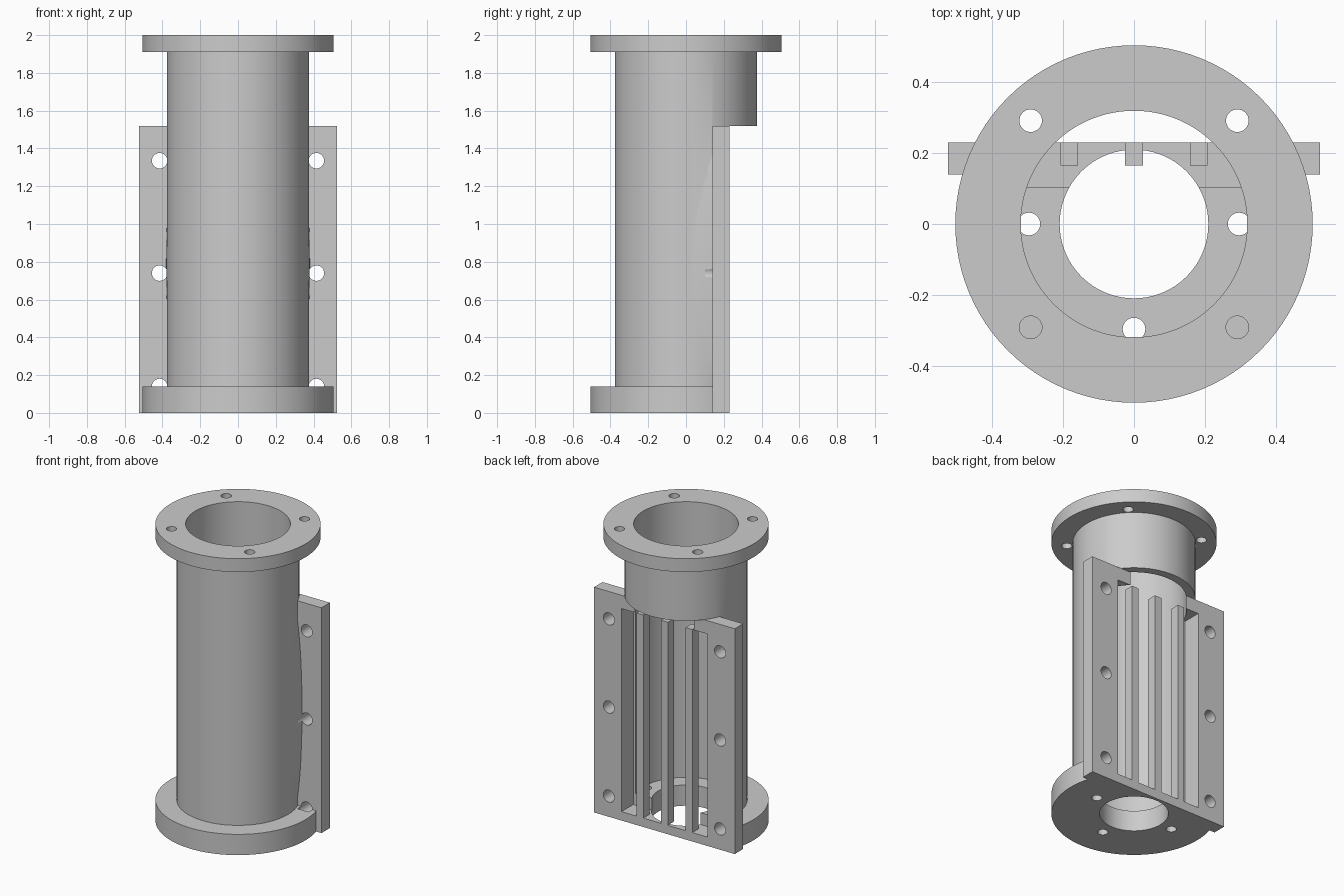
import bpy, math
from mathutils import Vector

if "Cube" in bpy.data.objects:
    bpy.data.objects.remove(bpy.data.objects["Cube"])


def finish(ob, name):
    ob.name = name
    bpy.ops.object.transform_apply(location=True, rotation=True, scale=True)
    return ob


def box(name, x0, x1, y0, y1, z0, z1):
    bpy.ops.mesh.primitive_cube_add(size=1, location=((x0 + x1) / 2, (y0 + y1) / 2, (z0 + z1) / 2))
    ob = bpy.context.object
    ob.scale = (x1 - x0, y1 - y0, z1 - z0)
    return finish(ob, name)


def cyl(name, r, start, end, sides=96):
    a, b = Vector(start), Vector(end)
    bpy.ops.mesh.primitive_cylinder_add(vertices=sides, radius=r, depth=(b - a).length, location=(a + b) / 2)
    ob = bpy.context.object
    if abs(b.y - a.y) > 0.01:
        ob.rotation_euler.x = math.pi / 2
    return finish(ob, name)


def combine(target, other, op):
    m = target.modifiers.new(op.lower(), 'BOOLEAN')
    m.operation, m.object, m.solver = op, other, 'EXACT'
    bpy.ops.object.select_all(action='DESELECT')
    bpy.context.view_layer.objects.active = target
    target.select_set(True)
    bpy.ops.object.modifier_apply(modifier=m.name)
    bpy.data.objects.remove(other, do_unlink=True)


# Tube with top and bottom flanges
body = cyl("flanged_tube", 0.375, (0, 0, 0.05), (0, 0, 1.95))
combine(body, cyl("top_flange", 0.505, (0, 0, 1.91), (0, 0, 2)), 'UNION')
combine(body, cyl("bottom_flange", 0.505, (0, 0, 0), (0, 0, 0.14)), 'UNION')

# Shallow bulges on the sides next to the plate
for s in (-1, 1):
    bpy.ops.mesh.primitive_uv_sphere_add(segments=64, ring_count=32, location=(s * 0.3, 0.14, 0.79))
    bulge = bpy.context.object
    bulge.scale = (0.08, 0.29, 0.73)
    combine(body, finish(bulge, "bulge"), 'UNION')

# Flat cut at the back, then the mounting plate
combine(body, box("back_cut", -1, 1, 0.23, 1, -0.1, 1.52), 'DIFFERENCE')
combine(body, box("plate", -0.525, 0.525, 0.14, 0.23, 0, 1.52), 'UNION')

# Bore, floor opening and rear window pocket
combine(body, cyl("bore", 0.32, (0, 0, 0.14), (0, 0, 2.1)), 'DIFFERENCE')
combine(body, cyl("floor_opening", 0.21, (0, 0, -0.1), (0, 0, 0.3)), 'DIFFERENCE')
combine(body, box("window", -0.32, 0.32, 0.105, 0.4, 0.06, 1.43), 'DIFFERENCE')

# Screw holes: top flange, floor, plate
for x in (-0.292, 0.292):
    for y in (-0.292, 0.292):
        combine(body, cyl("hole", 0.032, (x, y, 1.8), (x, y, 2.1), 32), 'DIFFERENCE')
for x, y in ((-0.297, 0), (0.297, 0), (0, -0.297)):
    combine(body, cyl("hole", 0.032, (x, y, -0.1), (x, y, 0.2), 32), 'DIFFERENCE')
for x in (-0.415, 0.415):
    for z in (0.14, 0.74, 1.335):
        combine(body, cyl("hole", 0.041, (x, 0.1, z), (x, 0.4, z), 32), 'DIFFERENCE')

bpy.ops.object.select_all(action='DESELECT')
bpy.context.view_layer.objects.active = body
body.select_set(True)
bpy.ops.object.shade_smooth_by_angle(angle=math.radians(25))

# Window bars
for i, x in enumerate((-0.183, 0, 0.183)):
    box(f"window_bar_{i + 1}", x - 0.025, x + 0.025, 0.165, 0.23, 0.06, 1.43)
